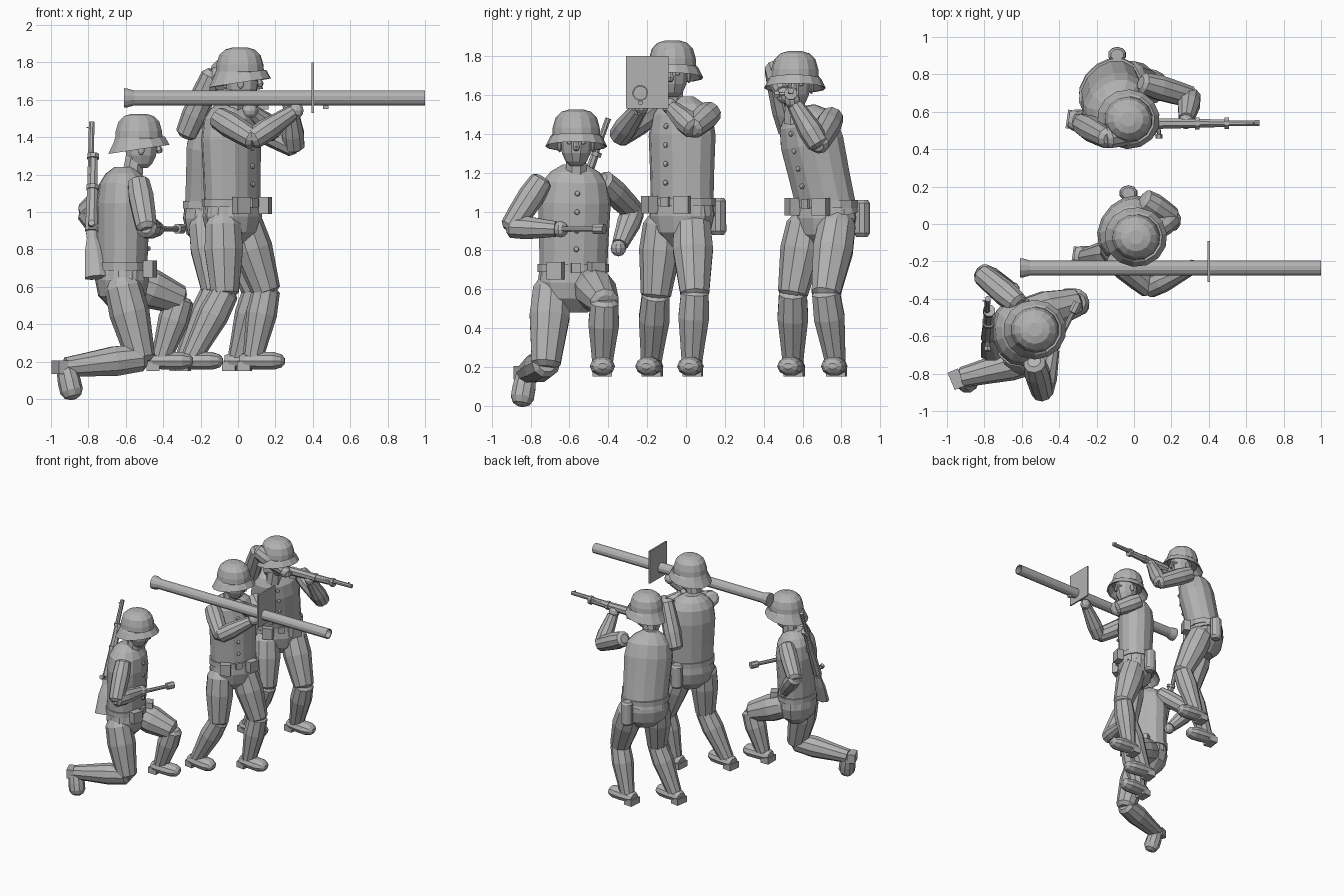
import bpy, bmesh, math
from mathutils import Vector, Matrix

if "Cube" in bpy.data.objects:
    bpy.data.objects.remove(bpy.data.objects["Cube"], do_unlink=True)

grey = bpy.data.materials.new("plain_grey")
grey.use_nodes = True
grey.diffuse_color = (0.45, 0.45, 0.45, 1)
grey.node_tree.nodes["Principled BSDF"].inputs["Base Color"].default_value = (0.45, 0.45, 0.45, 1)
UP = Vector((0, 0, 1))


def finish(name, bm):
    bmesh.ops.recalc_face_normals(bm, faces=bm.faces)
    mesh = bpy.data.meshes.new(name)
    bm.to_mesh(mesh)
    bm.free()
    mesh.materials.append(grey)
    obj = bpy.data.objects.new(name, mesh)
    bpy.context.collection.objects.link(obj)
    return obj


def loft(name, a, b, profile, sides=10, hint=None, flat=1.0):
    """Rings (position, radius) from a to b; flat scales the radius across the hint."""
    a, b = Vector(a), Vector(b)
    d = (b - a).normalized()
    if hint is None:
        hint = min((Vector((1, 0, 0)), Vector((0, 1, 0)), UP), key=lambda h: abs(h.dot(d)))
    u = (hint - d * hint.dot(d)).normalized()
    w = d.cross(u)
    bm = bmesh.new()
    rings = []
    for t, r in profile:
        c = a.lerp(b, t)
        angles = [2 * math.pi * (i + 0.5) / sides for i in range(sides)]
        rings.append([bm.verts.new(c + u * r * math.cos(q) + w * r * flat * math.sin(q)) for q in angles])
    for lo, hi in zip(rings, rings[1:]):
        for i in range(sides):
            j = (i + 1) % sides
            bm.faces.new((lo[i], lo[j], hi[j], hi[i]))
    bm.faces.new(rings[0])
    bm.faces.new(rings[-1])
    return finish(name, bm)


def box(name, c, size, yaw=0):
    bm = bmesh.new()
    m = Matrix.Translation(c) @ Matrix.Rotation(yaw, 4, 'Z') @ Matrix.Diagonal((*size, 1))
    bmesh.ops.create_cube(bm, size=1, matrix=m)
    return finish(name, bm)


def ball(name, c, size, yaw=0):
    bm = bmesh.new()
    m = Matrix.Translation(c) @ Matrix.Rotation(yaw, 4, 'Z') @ Matrix.Diagonal((*size, 1))
    bmesh.ops.create_uvsphere(bm, u_segments=10, v_segments=6, radius=1, matrix=m)
    return finish(name, bm)


def facing(yaw):
    return Vector((math.cos(yaw), math.sin(yaw), 0))


THIGH = [(-.08, .07), (.05, .1), (.4, .108), (.8, .088), (1, .078), (1.06, .05)]
SHIN = [(-.06, .05), (0, .075), (.35, .083), (.75, .065), (1, .055)]
SLEEVE = [(-.1, .035), (-.04, .06), (.3, .069), (.7, .064), (1, .058), (1.08, .035)]
CUFF = [(-.08, .035), (0, .058), (.35, .062), (.8, .048), (1, .042)]
BOOT = [(0, .04), (.12, .055), (.45, .062), (.75, .062), (.93, .045), (1, .02)]


def head(who, x, y, top, yaw):
    f = facing(yaw)
    side = UP.cross(f)
    c = Vector((x, y, top))
    # helmet dome with a flared rim that rises towards the front
    dome = [(0, .04), (.06, .08), (.22, .112), (.48, .127), (.68, .13), (.74, .142),
            (1, .168), (.98, .155), (.75, .12)]
    helmet = loft(who + "_helmet", c, c - UP * .19, dome, 14, f, .95)
    for v in helmet.data.vertices:
        if v.co.z < top - .135:
            v.co.z += .15 * (v.co - c).dot(f)
    skull = c + f * .012
    loft(who + "_head", skull - UP * .1, skull - UP * .29,
         [(0, .09), (.35, .092), (.65, .084), (.88, .062), (1, .035)], 10, f, .88)
    loft(who + "_neck", c - UP * .22 - f * .02, c - UP * .37 - f * .04, [(0, .052), (1, .062)], 8)
    loft(who + "_nose", skull + f * .085 - UP * .15, skull + f * .1 - UP * .21, [(0, .008), (.75, .02), (1, .012)], 6)
    for s in (-1, 1):
        ball(who + "_ear", skull + side * s * .085 - UP * .19, (.02, .012, .03), yaw)
        ball(who + "_eye", skull + side * s * .035 + f * .078 - UP * .17, (.01, .014, .009), yaw)


def body(who, hips, chest, yaw):
    """Jacket, belt, pelvis and pouches; hips is the belt centre, chest the collar centre."""
    hips, chest = Vector(hips), Vector(chest)
    f = facing(yaw)
    side = UP.cross(f)
    jacket = [(-.12, .14), (0, .135), (.3, .138), (.65, .144), (.85, .13), (.95, .098), (1.02, .05)]
    loft(who + "_jacket", hips, chest, jacket, 14, f, 1.3)
    loft(who + "_belt", hips - UP * .012, hips + UP * .03, [(0, .144), (1, .144)], 14, f, 1.29)
    loft(who + "_pelvis", hips + UP * .02, hips - UP * .22,
         [(0, .135), (.35, .145), (.7, .128), (1, .06)], 12, f, 1.26)
    box(who + "_belt_buckle", hips + f * .145 + UP * .01, (.02, .05, .05), yaw)
    for s in (-1, 1):
        spot = hips + f * .14 + side * s * .105 - UP * .005
        box(who + "_ammo_pouch", spot, (.055, .08, .09), yaw + s * .4)
    for t in (.2, .38, .56, .74):
        spot = hips.lerp(chest, t) + f * (.14 if t < .7 else .136)
        ball(who + "_button", spot, (.012, .014, .014), yaw)


def flask(who, x, y, z):
    top = Vector((x, y, z))
    loft(who + "_flask", top, top - UP * .19, [(0, .035), (.08, .048), (.9, .05), (1, .035)], 10, facing(0), .85)


def arm(who, side, shoulder, elbow, hand):
    loft(f"{who}_{side}_sleeve", shoulder, elbow, SLEEVE)
    loft(f"{who}_{side}_forearm", elbow, hand, CUFF)
    d = (Vector(hand) - Vector(elbow)).normalized()
    ball(f"{who}_{side}_hand", Vector(hand) + d * .025, (.044, .04, .042))


def leg(who, side, hip, knee, ankle, yaw, toe=None):
    loft(f"{who}_{side}_thigh", hip, knee, THIGH)
    loft(f"{who}_{side}_shin", knee, ankle, SHIN)
    ankle = Vector(ankle)
    if toe:
        loft(f"{who}_{side}_boot", ankle, toe, BOOT)
        box(f"{who}_{side}_heel", ankle + Vector((-.03, -.01, 0)), (.06, .1, .07), .4)
        return
    f = facing(yaw)
    base = Vector((ankle.x, ankle.y, .205))
    loft(f"{who}_{side}_boot", base - f * .07, base + f * .17, BOOT, 10, UP, 1.05).data.transform(
        Matrix.Translation((0, 0, .2)) @ Matrix.Diagonal((1, 1, .8, 1)) @ Matrix.Translation((0, 0, -.2)))
    box(f"{who}_{side}_heel", base - f * .045 - UP * .03, (.07, .1, .05), yaw)


def rifle(who, butt, muzzle, up):
    butt, muzzle, up = Vector(butt), Vector(muzzle), Vector(up)
    d = (muzzle - butt).normalized()
    across = d.cross(up).normalized()
    grip = butt.lerp(muzzle, .3)
    loft(who + "_rifle_butt", butt - up * .03, grip, [(0, .062), (.55, .05), (.85, .03), (1, .032)], 8, up, .55)
    loft(who + "_rifle_fore_end", grip, butt.lerp(muzzle, .78), [(0, .036), (.3, .033), (1, .025)], 8, up, .85)
    loft(who + "_rifle_barrel", grip + up * .012, muzzle + up * .012, [(0, .018), (1, .016)], 8)
    for t in (.58, .78):
        p = butt.lerp(muzzle, t)
        loft(who + "_rifle_band", p - d * .012, p + d * .012, [(0, .034), (1, .034)], 8)
    p = butt.lerp(muzzle, .32)
    loft(who + "_rifle_bolt", p, p + across * .08, [(0, .01), (.7, .01), (.72, .02), (1, .018)], 6)
    box(who + "_rifle_magazine", p - up * .035, (.06, .03, .04))
    loft(who + "_front_sight", muzzle - d * .03, muzzle - d * .03 + up * .04, [(0, .007), (1, .005)], 4)


# Kneeling loader
who = "kneeling"
body(who, (-.62, -.58, .70), (-.61, -.57, 1.23), .1)
head(who, -.53, -.565, 1.525, 0)
arm(who, "right", (-.53, -.75, 1.15), (-.49, -.9, .92), (-.44, -.67, .91))
arm(who, "left", (-.63, -.42, 1.15), (-.81, -.27, 1.0), (-.67, -.34, .83))
leg(who, "right", (-.62, -.69, .62), (-.52, -.72, .22), (-.92, -.82, .17), 0, (-.88, -.85, 0))
leg(who, "left", (-.57, -.49, .63), (-.31, -.42, .53), (-.41, -.43, .22), 0)
rifle(who, (-.79, -.7, .65), (-.77, -.4, 1.48), (-1, 0, 0))
loft("stick_grenade", (-.44, -.7, .91), (-.3, -.42, .91),
     [(0, .016), (.8, .014), (.81, .027), (1, .027)], 8)

# Standing gunner
who = "gunner"
body(who, (-.03, -.02, 1.04), (-.04, -.02, 1.58), -.65)
flask(who, -.03, .165, 1.07)
head(who, .01, -.07, 1.88, -.1)
arm(who, "right", (-.1, -.19, 1.5), (.08, -.34, 1.39), (.29, -.24, 1.53))
arm(who, "left", (.06, .125, 1.51), (.2, .035, 1.43), (.08, -.07, 1.53))
leg(who, "right", (-.08, -.12, .95), (-.07, -.155, .57), (-.25, -.18, .22), -.15)
leg(who, "left", (.03, .03, .95), (.15, .045, .58), (.08, .03, .22), -.1)

# Launcher tube, blast shield and sight
loft("launcher_tube", (-.61, -.235, 1.61), (1, -.235, 1.61),
     [(0, .054), (.012, .052), (.035, .041), (1, .041), (.999, .034), (.9, .034)], 12)
box("blast_shield", (.4, -.2, 1.665), (.012, .22, .27))
box("launcher_sight", (.47, -.235, 1.56), (.03, .02, .02))
box("launcher_grip", (.31, -.235, 1.54), (.03, .03, .08))

# Standing rifleman
who = "rifleman"
body(who, (-.13, .72, 1.03), (-.1, .61, 1.53), -.8)
flask(who, -.09, .905, 1.06)
head(who, -.03, .56, 1.825, -.05)
arm(who, "right", (-.27, .53, 1.43), (-.14, .46, 1.73), (.06, .5, 1.61))
arm(who, "left", (.06, .75, 1.48), (.3, .68, 1.35), (.28, .56, 1.55))
leg(who, "right", (-.17, .62, .95), (-.12, .55, .58), (-.28, .55, .22), -.15)
leg(who, "left", (-.04, .78, .95), (.1, .72, .58), (0, .77, .22), -.1)
rifle(who, (-.12, .535, 1.6), (.67, .54, 1.61), (0, 0, 1))
